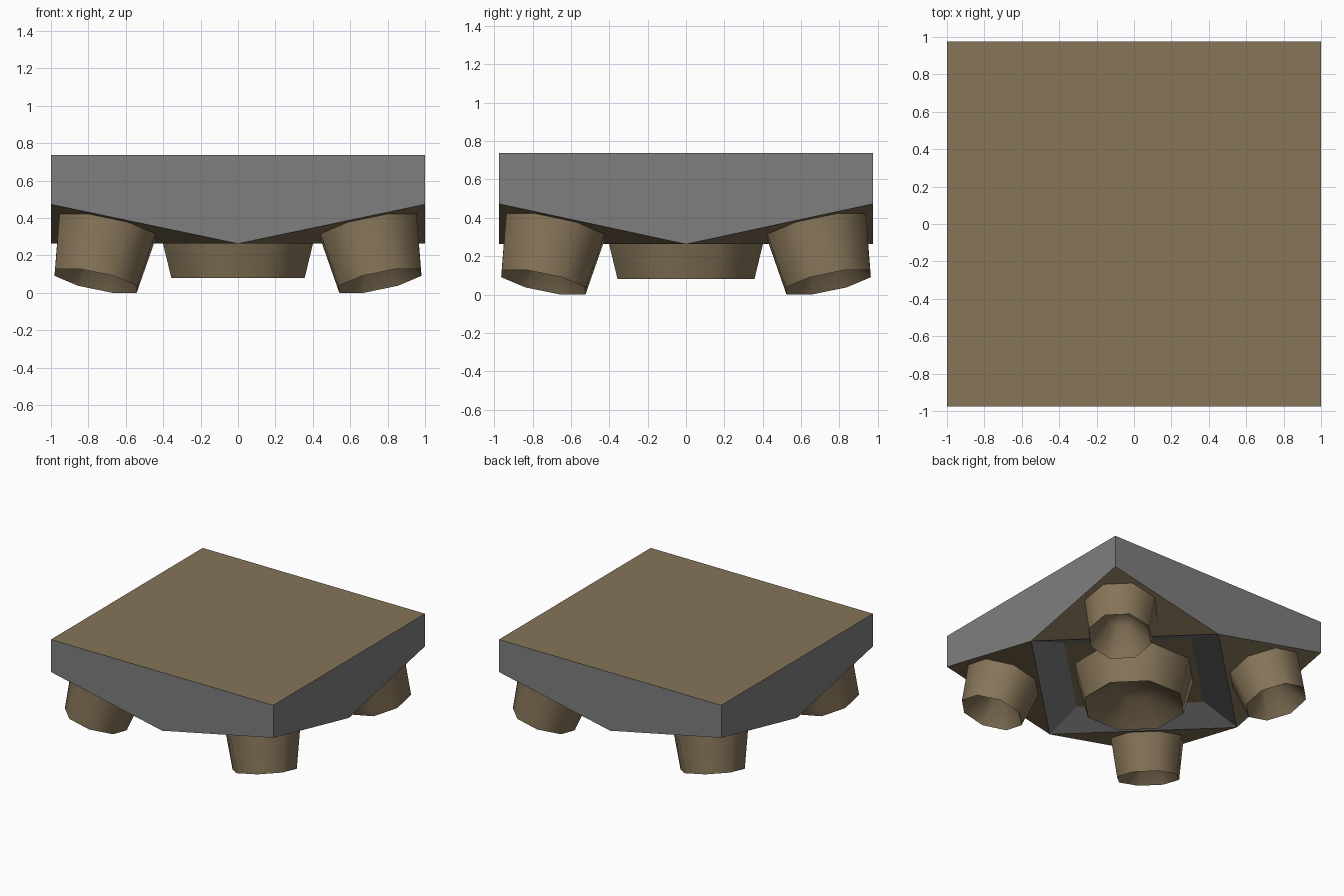
import bpy, bmesh, math
from mathutils import Vector, Matrix

if "Cube" in bpy.data.objects:
    bpy.data.objects.remove(bpy.data.objects["Cube"])

Y = 0.975                       # the hull is slightly shorter in y
TOP, LOW, BELLY, FLOOR = 0.737, 0.473, 0.263, 0.363
SLOPE = LOW - BELLY


def material(name, rgb):
    m = bpy.data.materials.new(name)
    m.diffuse_color = (*rgb, 1)
    m.use_nodes = True
    m.node_tree.nodes["Principled BSDF"].inputs["Base Color"].default_value = m.diffuse_color
    return m


brown = material("brown", (0.238, 0.176, 0.098))
grey = material("grey", (0.212, 0.212, 0.212))


def add_object(name, bm, mats):
    me = bpy.data.meshes.new(name)
    bm.to_mesh(me)
    bm.free()
    for m in mats:
        me.materials.append(m)
    ob = bpy.data.objects.new(name, me)
    bpy.context.collection.objects.link(ob)
    return ob


# Square slab with cut lower corners and a recessed diamond underneath
corners = [(1, -1), (1, 1), (-1, 1), (-1, -1)]
mids = [(1, 0), (0, 1), (-1, 0), (0, -1)]
bm = bmesh.new()


def ring(points, z, s=1.0):
    return [bm.verts.new((x * s, y * s * Y, z)) for x, y in points]


top, low = ring(corners, TOP), ring(corners, LOW)
belly, floor = ring(mids, BELLY), ring(mids, FLOOR, 0.68)
bm.faces.new(top)
bm.faces.new(floor)
for i in range(4):
    j = (i + 1) % 4
    side = bm.faces.new((top[i], low[i], belly[i], low[j], top[j]))
    recess_wall = bm.faces.new((belly[i], belly[j], floor[j], floor[i]))
    bm.faces.new((belly[i - 1], low[i], belly[i]))      # sloped corner
    side.material_index = recess_wall.material_index = 1
bmesh.ops.recalc_face_normals(bm, faces=bm.faces)
add_object("hull", bm, [brown, grey])


# Eight-sided nozzle with a hollow, tapering mouth
def nozzle(name, base, axis, length, r_base, r_end, depth):
    bm = bmesh.new()
    profile = [(r_base, 0), (r_end, length),
               (r_end * 0.4, length - depth * 0.85)]
    rings = []
    for r, d in profile:
        angles = [math.radians(22.5 + 45 * k) for k in range(8)]
        rings.append([bm.verts.new((r * math.cos(a), r * math.sin(a), -d))
                      for a in angles])
    for a, b in zip(rings, rings[1:]):
        for k in range(8):
            bm.faces.new((a[k - 1], b[k - 1], b[k], a[k]))
    tip = bm.verts.new((0, 0, depth - length))
    for k in range(8):
        bm.faces.new((rings[-1][k - 1], tip, rings[-1][k]))
    rim = [e for e in bm.edges if all(v in rings[1] for v in e.verts)]
    for e in rim:
        e.smooth = False
    for f in bm.faces:
        f.smooth = True
    axis = Vector(axis).normalized()
    tilt = Vector((0, 0, -1)).rotation_difference(axis).to_matrix().to_4x4()
    bmesh.ops.transform(bm, matrix=Matrix.Translation(base) @ tilt,
                        verts=bm.verts)
    return add_object(name, bm, [brown])


nozzle("centre_nozzle", (0, 0, FLOOR), (0, 0, -1), FLOOR - 0.08,
       0.46, 0.386, 0.17)

# Corner nozzles stand square to the sloped corners
C = 0.7
base_z = BELLY + SLOPE * (2 * C - 1)
for i, (sx, sy) in enumerate(corners):
    nozzle("corner_nozzle_%d" % (i + 1), (sx * C, sy * C * Y, base_z),
           (sx * SLOPE, sy * SLOPE, -1), 0.295, 0.283, 0.243, 0.24)
